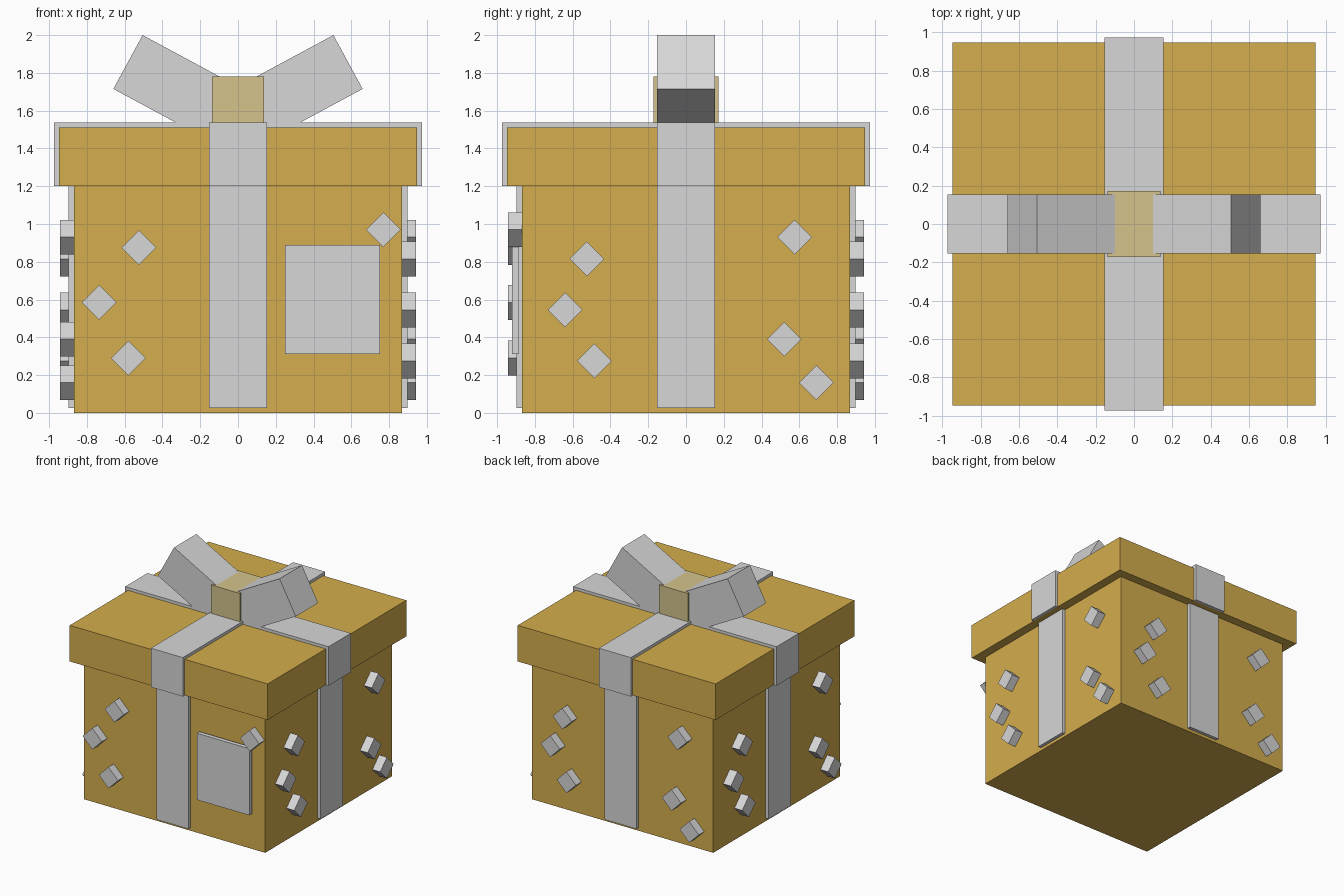
import bpy
import math
from mathutils import Matrix, Vector

if "Cube" in bpy.data.objects:
    bpy.data.objects.remove(bpy.data.objects["Cube"])


def material(name, rgb):
    m = bpy.data.materials.new(name)
    m.diffuse_color = (*rgb, 1.0)
    m.use_nodes = True
    m.node_tree.nodes["Principled BSDF"].inputs["Base Color"].default_value = m.diffuse_color
    return m


GOLD = material("gold_card", (0.66, 0.42, 0.075))
SILVER = material("silver_ribbon", (0.68, 0.68, 0.68))
TAN = material("pale_tan_knot", (0.66, 0.55, 0.26))


def prism(name, profile, y0, y1, mat, turn=0):
    """Extrude an (x, z) profile from y0 to y1, then turn it about z."""
    n = len(profile)
    spin = Matrix.Rotation(turn, 3, 'Z')
    verts = [spin @ Vector((x, y, z)) for y in (y0, y1) for x, z in profile]
    faces = [list(range(n)), list(range(2 * n - 1, n - 1, -1))]
    faces += [[i, i + n, (i + 1) % n + n, (i + 1) % n] for i in range(n)]
    mesh = bpy.data.meshes.new(name)
    mesh.from_pydata(verts, [], faces)
    mesh.materials.append(mat)
    ob = bpy.data.objects.new(name, mesh)
    bpy.context.collection.objects.link(ob)
    return ob


def block(name, x0, x1, y0, y1, z0, z1, mat, turn=0):
    return prism(name, [(x0, z0), (x1, z0), (x1, z1), (x0, z1)], y0, y1, mat, turn)


BODY, LID, W = 0.868, 0.947, 0.153
LID_Z, LID_TOP, RIBBON_TOP = 1.2, 1.512, 1.537

# Box and lid
block("box_body", -BODY, BODY, -BODY, BODY, 0, LID_Z, GOLD)
block("box_lid", -LID, LID, -LID, LID, LID_Z, LID_TOP, GOLD)

# Ribbon bands folded over the lid, one in each direction
R = 0.973
band = [(-R, LID_Z), (-LID, LID_Z), (-LID, LID_TOP), (LID, LID_TOP),
        (LID, LID_Z), (R, LID_Z), (R, RIBBON_TOP), (-R, RIBBON_TOP)]
for i in range(2):
    prism("lid_ribbon", band, -W, W, SILVER, i * math.pi / 2)

# Raised diamonds: (across, height) as seen facing each side
D = 0.092
front_spots = [(-0.525, 0.875), (-0.735, 0.585), (-0.58, 0.29), (0.77, 0.97)]
other_spots = [(-0.525, 0.815), (-0.64, 0.545), (-0.485, 0.275),
               (0.575, 0.93), (0.52, 0.39), (0.69, 0.16)]
for side in range(4):
    turn = side * math.pi / 2
    block("side_ribbon", -W, W, -0.897, -BODY, 0.026, LID_Z, SILVER, turn)
    for x, z in (other_spots if side else front_spots):
        prism("diamond", [(x, z - D), (x + D, z), (x, z + D), (x - D, z)],
              -0.942, -BODY, SILVER, turn)

# Blank tag plate on the front
block("front_tag", 0.25, 0.752, -0.92, -0.883, 0.313, 0.889, SILVER)

# Bow: two tilted loops and a knot
tilt = math.radians(28.3)
along = Vector((math.cos(tilt), math.sin(tilt))) * 0.6
tip_top, tip_low = Vector((0.505, 2.0)), Vector((0.66, 1.715))
loop = [tip_low - along, tip_low, tip_top, tip_top - along]
for i in range(2):
    prism("bow_loop", loop, -W, W, SILVER, i * math.pi)
block("bow_knot", -0.138, 0.138, -0.172, 0.172, RIBBON_TOP - 0.02, 1.782, TAN)
